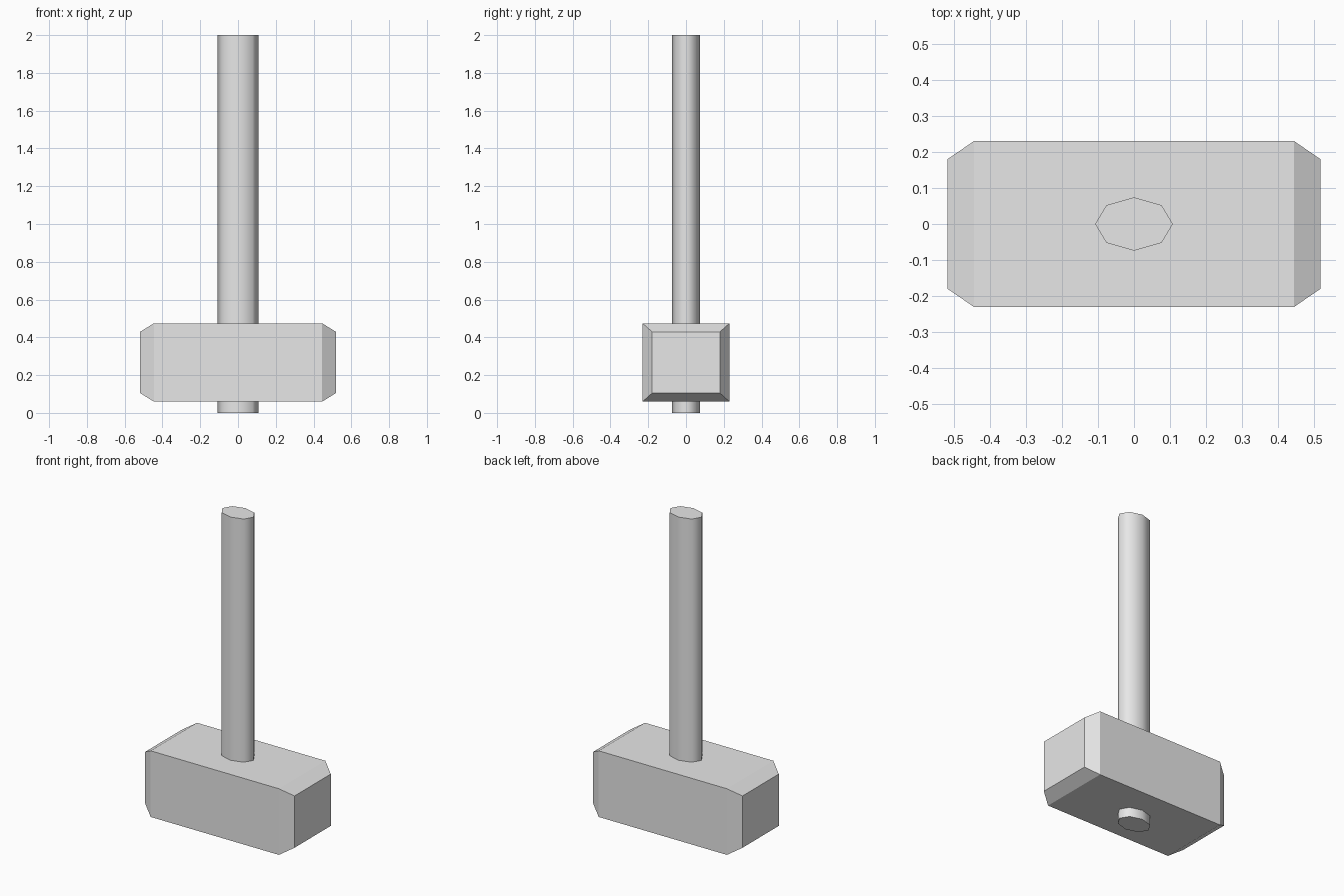
import bpy
import bmesh
import math
from mathutils import Matrix, Vector

cube = bpy.data.objects.get("Cube")
if cube:
    bpy.data.objects.remove(cube, do_unlink=True)

# One plain grey for the whole hammer
GREY = (0.8, 0.8, 0.8, 1.0)
grey = bpy.data.materials.new("plain_grey")
grey.use_nodes = True
grey.diffuse_color = GREY
grey.node_tree.nodes["Principled BSDF"].inputs["Base Color"].default_value = GREY


def add_object(name, bm):
    bmesh.ops.recalc_face_normals(bm, faces=bm.faces)
    mesh = bpy.data.meshes.new(name)
    bm.to_mesh(mesh)
    bm.free()
    mesh.materials.append(grey)
    obj = bpy.data.objects.new(name, mesh)
    bpy.context.collection.objects.link(obj)
    return obj


# Hammer head: a block whose two ends are extruded into chamfered striking faces
BODY = Vector((0.89, 0.46, 0.415))
CHAMFER_LENGTH = 0.073
END_SCALE = Vector((1, 0.36 / 0.46, 0.325 / 0.415))

bm = bmesh.new()
bmesh.ops.create_cube(bm, size=1)
bmesh.ops.scale(bm, vec=BODY, verts=bm.verts)
bm.normal_update()
ends = [f for f in bm.faces if abs(f.normal.x) > 0.9]
for face in ends:
    side = math.copysign(1, face.normal.x)
    cap = bmesh.ops.extrude_discrete_faces(bm, faces=[face])["faces"][0]
    bmesh.ops.translate(bm, vec=(side * CHAMFER_LENGTH, 0, 0), verts=cap.verts)
    bmesh.ops.scale(bm, vec=END_SCALE, verts=cap.verts)
bmesh.ops.translate(bm, vec=(0, 0, 0.267), verts=bm.verts)
add_object("hammer_head", bm)

# Handle: an eight-sided oval shaft passing right through the head
bm = bmesh.new()
bmesh.ops.create_cone(bm, cap_ends=True, segments=8, radius1=1, radius2=1,
                      depth=2, matrix=Matrix.Translation((0, 0, 1)))
bmesh.ops.scale(bm, vec=(0.108, 0.074, 1), verts=bm.verts)
handle = add_object("handle", bm)

# Smooth sides, sharp flat caps
bpy.ops.object.select_all(action="DESELECT")
handle.select_set(True)
bpy.context.view_layer.objects.active = handle
bpy.ops.object.shade_smooth_by_angle(angle=math.radians(70))
